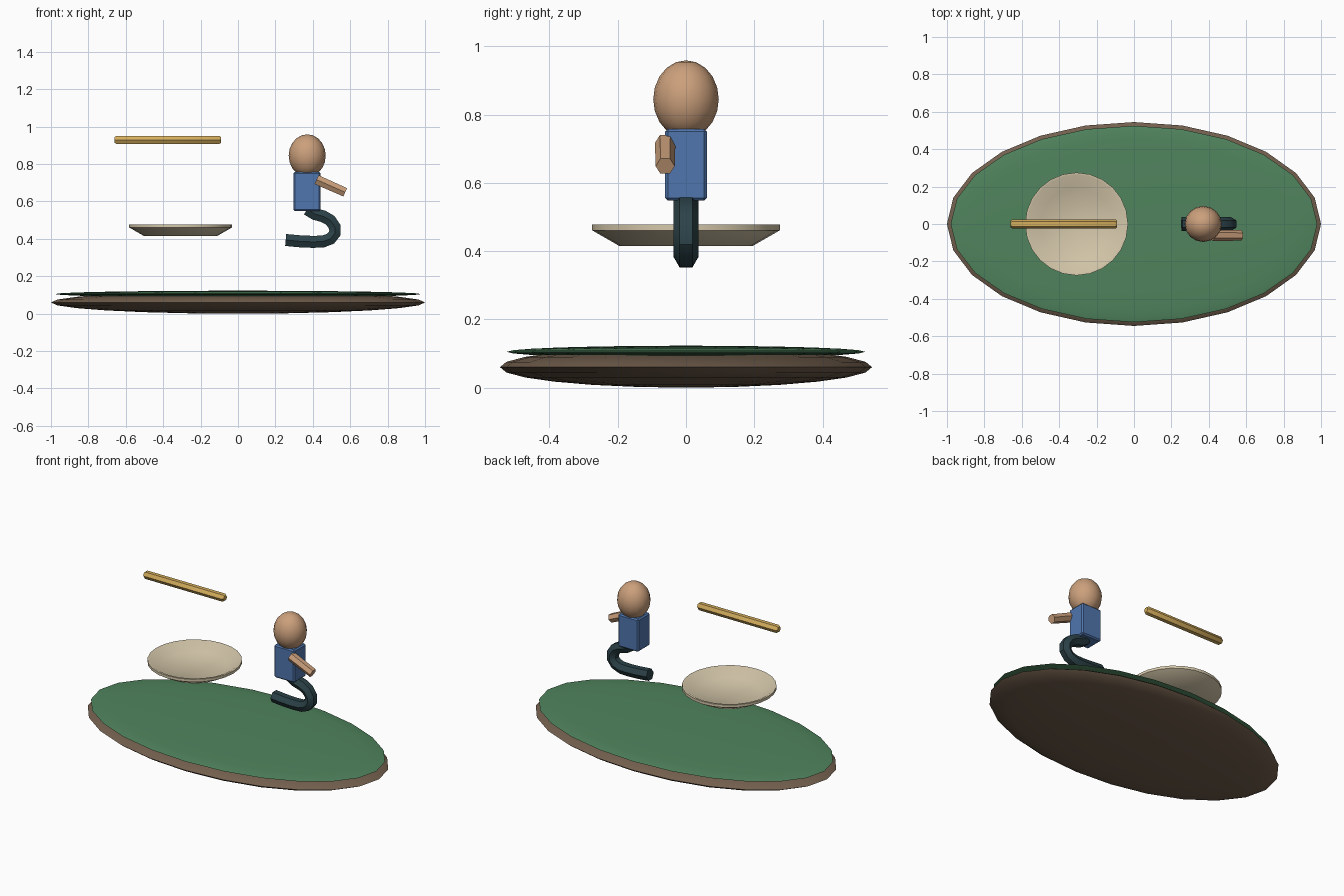
import bpy, bmesh, math
from mathutils import Vector, Matrix

if "Cube" in bpy.data.objects:
    bpy.data.objects.remove(bpy.data.objects["Cube"])


def finish(name, bm, color, angle=40, loc=(0, 0, 0)):
    bmesh.ops.recalc_face_normals(bm, faces=bm.faces[:])
    mesh = bpy.data.meshes.new(name)
    bm.to_mesh(mesh)
    bm.free()
    ob = bpy.data.objects.new(name, mesh)
    bpy.context.collection.objects.link(ob)
    ob.location = loc
    mat = bpy.data.materials.new(name + "_color")
    mat.diffuse_color = (*color, 1)
    mat.use_nodes = True
    mat.node_tree.nodes["Principled BSDF"].inputs["Base Color"].default_value = mat.diffuse_color
    mesh.materials.append(mat)
    bpy.ops.object.select_all(action='DESELECT')
    bpy.context.view_layer.objects.active = ob
    ob.select_set(True)
    if angle:
        bpy.ops.object.shade_smooth_by_angle(angle=math.radians(angle))
    return ob


def ellipsoid(name, loc, radii, color, seg=24, rings=12):
    bm = bmesh.new()
    bmesh.ops.create_uvsphere(bm, u_segments=seg, v_segments=rings, radius=1)
    bmesh.ops.scale(bm, vec=radii, verts=bm.verts[:])
    return finish(name, bm, color, 60, loc)


def tube(name, pts, radii, color, y=0, sides=6, angle=35):
    """Tube following an (x, z) path at constant y, with capped ends."""
    bm = bmesh.new()
    path = [Vector((x, y, z)) for x, z in pts]
    rings = []
    for i, p in enumerate(path):
        a, b = path[max(i - 1, 0)], path[min(i + 1, len(path) - 1)]
        t = (b - a).normalized()
        side = Vector((0, 1, 0))
        up = t.cross(side)
        rings.append([bm.verts.new(p + radii[i] * (side * math.cos(k * math.tau / sides)
                                                   + up * math.sin(k * math.tau / sides)))
                      for k in range(sides)])
    for r, s in zip(rings, rings[1:]):
        for k in range(sides):
            n = (k + 1) % sides
            bm.faces.new((r[k], r[n], s[n], s[k]))
    bm.faces.new(rings[0])
    bm.faces.new(rings[-1])
    return finish(name, bm, color, angle)


def lathe(name, profile, loc, color, seg=24):
    bm = bmesh.new()
    verts = [bm.verts.new((r, 0, z)) for r, z in profile]
    edges = [bm.edges.new(e) for e in zip(verts, verts[1:])]
    bmesh.ops.spin(bm, geom=verts + edges, cent=(0, 0, 0), axis=(0, 0, 1),
                   angle=math.tau, steps=seg)
    bmesh.ops.remove_doubles(bm, verts=bm.verts[:], dist=1e-4)
    return finish(name, bm, color, 35, loc)


SKIN = (0.60, 0.35, 0.20)

# Oval island: earth below, grass on top
ellipsoid("ground_base", (0, 0, 0.06), (1.0, 0.545, 0.06), (0.17, 0.115, 0.075))
ellipsoid("grass_top", (0, 0, 0.105), (0.98, 0.525, 0.018), (0.08, 0.23, 0.11))

# Shallow dish
lathe("dish", [(0, 0.415), (0.195, 0.415), (0.275, 0.461), (0.275, 0.478),
               (0.262, 0.478), (0.19, 0.435), (0, 0.433)],
      (-0.307, 0, 0), (0.66, 0.57, 0.40))

# Floating bar with chamfered ends
tube("bar", [(-0.66, 0.929), (-0.65, 0.929), (-0.10, 0.929), (-0.09, 0.929)],
     [0.017, 0.025, 0.025, 0.017], (0.66, 0.42, 0.11))

# Figure: torso, head, arm and folded leg
bm = bmesh.new()
bmesh.ops.create_cube(bm, size=1, matrix=Matrix.Diagonal((0.144, 0.122, 0.21, 1)))
bmesh.ops.bevel(bm, geom=bm.edges[:], offset=0.008, segments=1, affect='EDGES')
finish("torso", bm, (0.08, 0.18, 0.42), 30, (0.369, 0, 0.653))
ellipsoid("head", (0.37, 0, 0.845), (0.099, 0.096, 0.114), SKIN, 16, 10)
tube("arm", [(0.42, 0.717), (0.573, 0.649)], [0.030, 0.028], SKIN, y=-0.061)
tube("leg", [(0.37, 0.558), (0.41, 0.533), (0.457, 0.520), (0.495, 0.498), (0.518, 0.463),
             (0.518, 0.430), (0.495, 0.401), (0.455, 0.386), (0.40, 0.384), (0.33, 0.387),
             (0.255, 0.394)],
     [0.037] * 11, (0.025, 0.055, 0.065))
